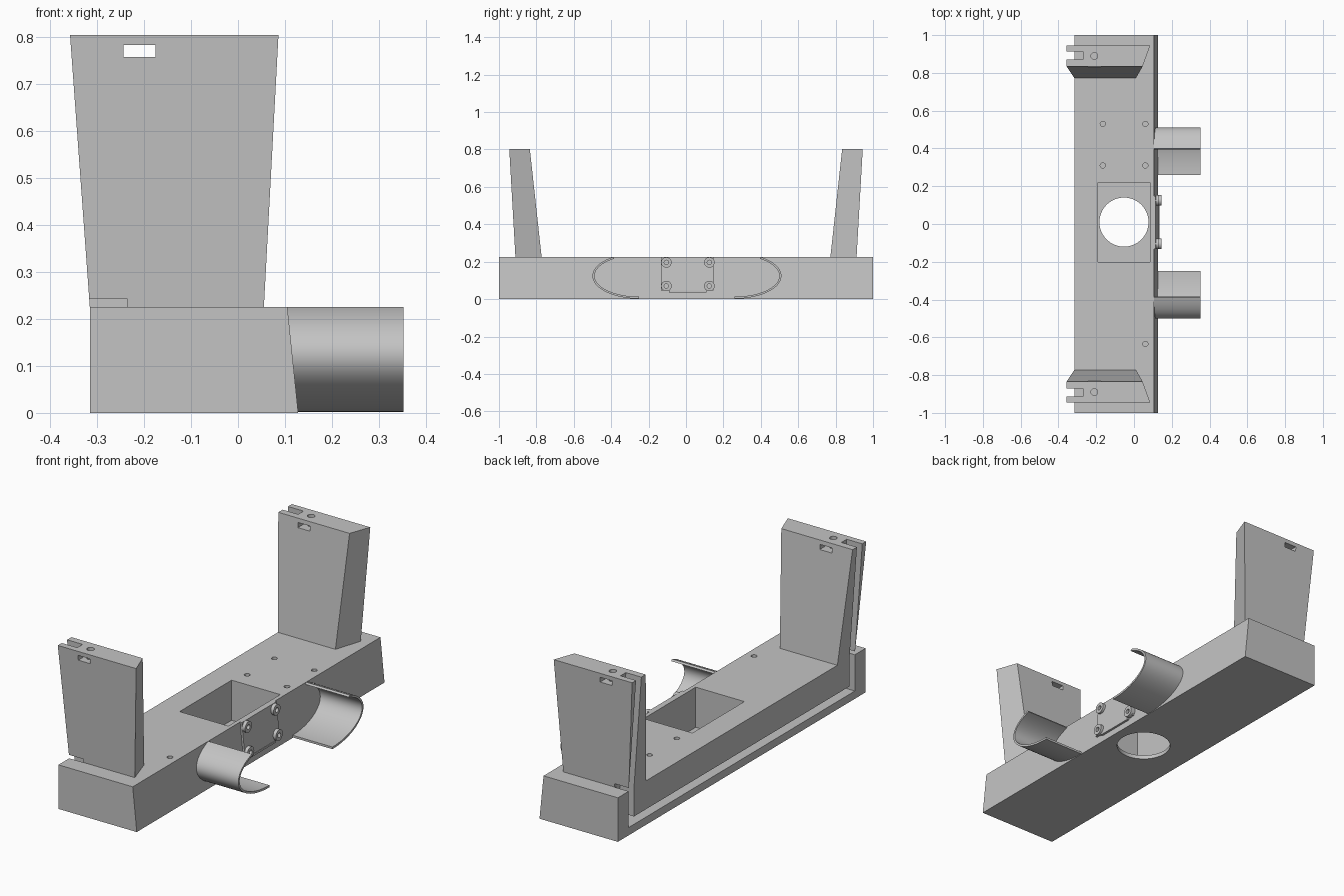
import bpy, bmesh, math
from mathutils import Matrix, Vector

old = bpy.data.objects.get("Cube")
if old:
    bpy.data.objects.remove(old, do_unlink=True)

grey = bpy.data.materials.new("plain grey")
grey.use_nodes = True
colour = (0.55, 0.55, 0.55, 1)
grey.diffuse_color = colour
grey.node_tree.nodes["Principled BSDF"].inputs["Base Color"].default_value = colour


def finish(bm, name):
    bmesh.ops.recalc_face_normals(bm, faces=bm.faces)
    mesh = bpy.data.meshes.new(name)
    bm.to_mesh(mesh)
    bm.free()
    mesh.materials.append(grey)
    obj = bpy.data.objects.new(name, mesh)
    bpy.context.collection.objects.link(obj)
    return obj


def loft(name, first, second):
    """Solid between two matching outlines."""
    bm = bmesh.new()
    a = [bm.verts.new(p) for p in first]
    b = [bm.verts.new(p) for p in second]
    bm.faces.new(a)
    bm.faces.new(b)
    n = len(a)
    for i in range(n):
        j = (i + 1) % n
        bm.faces.new((a[i], a[j], b[j], b[i]))
    return finish(bm, name)


def rect(x0, x1, y0, y1, z):
    return [(x0, y0, z), (x1, y0, z), (x1, y1, z), (x0, y1, z)]


def box(name, x0, x1, y0, y1, z0, z1):
    return loft(name, rect(x0, x1, y0, y1, z0), rect(x0, x1, y0, y1, z1))


def cylinder(name, centre, radius, depth, axis="Z", sides=24):
    bm = bmesh.new()
    turn = Matrix.Rotation(math.pi / 2, 4, "Y") if axis == "X" else Matrix()
    bmesh.ops.create_cone(bm, cap_ends=True, segments=sides, radius1=radius,
                          radius2=radius, depth=depth,
                          matrix=Matrix.Translation(Vector(centre)) @ turn)
    return finish(bm, name)


def cut(obj, cutters):
    """Subtract the cutters, bake the result and drop the cutters."""
    for cutter in cutters:
        mod = obj.modifiers.new("cut", "BOOLEAN")
        mod.operation = "DIFFERENCE"
        mod.solver = "EXACT"
        mod.object = cutter
        cutter.hide_render = True
    bpy.context.view_layer.update()
    graph = bpy.context.evaluated_depsgraph_get()
    baked = bpy.data.meshes.new_from_object(obj.evaluated_get(graph))
    obj.modifiers.clear()
    obj.data = baked
    for cutter in cutters:
        bpy.data.objects.remove(cutter, do_unlink=True)


def smooth(obj):
    bpy.ops.object.select_all(action="DESELECT")
    obj.select_set(True)
    bpy.context.view_layer.objects.active = obj
    bpy.ops.object.shade_smooth_by_angle(angle=math.radians(30))


TOP = 0.225
POST_TOP = 0.803
SLOT = (0.87, 0.913)

# Long base with a sloping +x face
base = loft("base", rect(-0.315, 0.128, -1, 1, 0), rect(-0.315, 0.105, -1, 1, TOP))

# Square well, round floor opening and the U-shaped groove on the -x side
cutters = [
    box("well_cutter", -0.19, 0.085, -0.2, 0.22, 0.02, 0.4),
    cylinder("opening_cutter", (-0.053, 0.01, 0), 0.13, 0.2, sides=64),
    box("groove_cutter", -0.4, -0.235, -SLOT[1], SLOT[1], 0.04, 0.08),
]
for lo, hi in (SLOT, (-SLOT[1], -SLOT[0])):
    cutters.append(box("groove_end_cutter", -0.4, -0.235, lo, hi, 0.04, 0.3))

# Screw holes in the top of the base
for x, y in ((-0.165, 0.53), (0.06, 0.53), (-0.165, 0.31), (0.06, 0.31), (0.06, -0.635)):
    cutters.append(cylinder("screw_cutter", (x, y, TOP), 0.014, 0.12, sides=16))
cut(base, cutters)
smooth(base)

# Tapered posts, one at each end
for side, name in ((-1, "front_post"), (1, "back_post")):
    bottom = [(-0.315, 0.772), (0.01, 0.772), (0.055, 0.912), (-0.315, 0.912)]
    top = [(-0.357, 0.835), (0.046, 0.835), (0.086, 0.945), (-0.357, 0.945)]
    post = loft(name, [(x, side * y, TOP) for x, y in bottom],
                [(x, side * y, POST_TOP) for x, y in top])
    lo, hi = sorted(side * s for s in SLOT)
    cut(post, [
        loft("slot_cutter", rect(-0.5, -0.231, lo, hi, 0.17),
             rect(-0.5, -0.272, lo, hi, 0.85)),
        box("nut_window_cutter", -0.243, -0.175, min(side, side * 0.7),
            max(side, side * 0.7), 0.757, 0.782),
        cylinder("bolt_cutter", (-0.21, side * 0.89, POST_TOP), 0.018, 0.2, sides=16),
    ])

# Curved cable hooks on the sloping face
STEPS = 40
for side, name, cy in ((-1, "front_hook", -0.25), (1, "back_hook", 0.26)):
    outline = []
    for inset, order in ((0, range(STEPS + 1)), (0.011, range(STEPS, -1, -1))):
        for i in order:
            angle = math.radians(-90 + 146 * i / STEPS)
            y = cy + side * (0.25 - inset) * math.cos(angle)
            z = 0.124 + (0.122 - inset) * math.sin(angle)
            outline.append((y, min(z, TOP)))
    hook = loft(name, [(0.1, y, z) for y, z in outline],
                [(0.352, y, z) for y, z in outline])
    smooth(hook)

# Cover plate lying on the sloping face
Y0, Y1, Z0 = -0.133, 0.147, 0.045


def face_x(z):
    return 0.128 - 0.023 * z / TOP


def plate_side(y):
    return [(face_x(Z0) - 0.01, y, Z0), (face_x(Z0) + 0.01, y, Z0),
            (face_x(TOP) + 0.01, y, TOP), (face_x(TOP) - 0.01, y, TOP)]


loft("cover_plate", plate_side(Y0), plate_side(Y1))
box("plate_lip", 0.115, 0.136, -0.09, 0.11, 0.035, 0.045)

# Ring bosses at the corners of the plate
for row, z in (("lower", 0.07), ("upper", 0.196)):
    for end, y in (("front", -0.105), ("back", 0.125)):
        x = face_x(z) + 0.009
        boss = cylinder(f"{row}_{end}_boss", (x, y, z), 0.028, 0.032, "X")
        cut(boss, [cylinder("boss_cutter", (x + 0.012, y, z), 0.012, 0.03, "X", 16)])
        smooth(boss)
